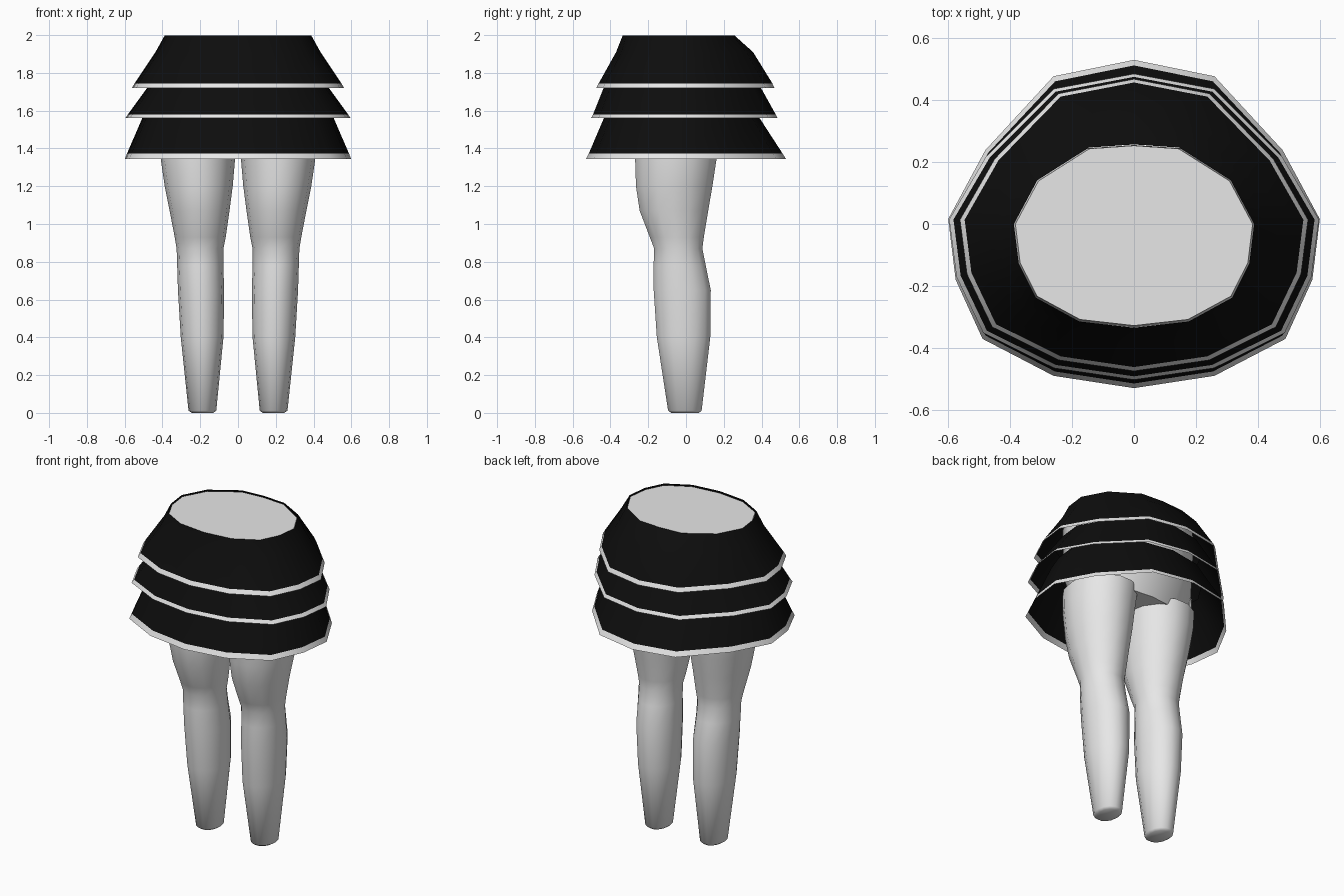
import bpy, bmesh, math

if "Cube" in bpy.data.objects:
    bpy.data.objects.remove(bpy.data.objects["Cube"])


def material(name, rgb):
    m = bpy.data.materials.new(name)
    m.diffuse_color = (*rgb, 1)
    m.use_nodes = True
    m.node_tree.nodes["Principled BSDF"].inputs["Base Color"].default_value = m.diffuse_color
    return m


PALE = material("pale grey", (0.8, 0.8, 0.8))
BLACK = material("black cloth", (0.004, 0.004, 0.004))

# Half outlines running from back to front, in unit size
HEM = [(0, 1), (.433, .9), (.8, .45), (1, .03), (.96, -.34), (.815, -.70), (.433, -.925), (0, -1)]
WAIST = [(0, 1), (.377, .96), (.805, .55), (1, 0), (.96, -.38), (.818, -.71), (.455, -.94), (0, -1)]


def outline(half, rx, front, back, z):
    """Mirrored ring stretched to a half width and to front and back depths."""
    full = half + [(-x, y) for x, y in half[-2:0:-1]]
    return [(x * rx, y * back if y > 0 else -y * front, z) for x, y in full]


def oval(x0, x1, y0, y1, z, n=14):
    cx, cy = (x0 + x1) / 2, (y0 + y1) / 2
    return [(cx + (x1 - x0) / 2 * math.cos(2 * math.pi * i / n),
             cy + (y1 - y0) / 2 * math.sin(2 * math.pi * i / n), z) for i in range(n)]


def loft(name, rings, mats, cap_first=False, cap_last=False, trim_last=False, flip=False, angle=50):
    """Skin a stack of rings; the last band can take the trim colour."""
    bm = bmesh.new()
    loops = [[bm.verts.new(p) for p in r] for r in rings]
    for k, (a, b) in enumerate(zip(loops, loops[1:])):
        for i in range(len(a)):
            j = (i + 1) % len(a)
            quad = (a[i], a[j], b[j], b[i])
            f = bm.faces.new(quad[::-1] if flip else quad)
            if trim_last and k == len(loops) - 2:
                f.material_index = 1
    if cap_first:
        bm.faces.new(loops[0] if flip else loops[0][::-1])
    if cap_last:
        bm.faces.new(loops[-1][::-1] if flip else loops[-1])
    me = bpy.data.meshes.new(name)
    bm.to_mesh(me)
    bm.free()
    for m in mats:
        me.materials.append(m)
    ob = bpy.data.objects.new(name, me)
    bpy.context.collection.objects.link(ob)
    bpy.ops.object.select_all(action='DESELECT')
    ob.select_set(True)
    bpy.context.view_layer.objects.active = ob
    bpy.ops.object.shade_smooth_by_angle(angle=math.radians(angle))
    return ob


# Legs: z, inner x, outer x, front y, back y
LEG = [(0, .13, .245, -.08, .07), (.012, .115, .262, -.097, .085),
       (.40, .077, .303, -.158, .132), (.65, .073, .318, -.175, .135),
       (.78, .078, .322, -.175, .108), (.87, .077, .325, -.172, .09),
       (.93, .065, .335, -.195, .098), (1.07, .045, .362, -.25, .122),
       (1.20, .028, .388, -.27, .145), (1.35, .015, .41, -.275, .168),
       (1.46, .002, .412, -.28, .18)]
for side, s in (("right", 1), ("left", -1)):
    rings = [oval(*sorted((s * a, s * b)), y0, y1, z) for z, a, b, y0, y1 in LEG]
    loft(side + "_leg", rings, [PALE], cap_first=True)

# Hips inside the skirt, closed by the flat waist
hips = [outline(HEM, .38, -.25, .16, 1.42), outline(HEM, .42, -.30, .22, 1.58),
        outline(WAIST, .40, -.335, .255, 1.90), outline(WAIST, .383, -.328, .253, 1.99)]
loft("hips", hips, [PALE], cap_first=True, cap_last=True, flip=True)

# Three flared skirt tiers, each ending in a pale trim: outline, rx, front, back, z
TIERS = {
    "upper_tier": [(WAIST, .388, -.335, .257, 1.998), (HEM, .437, -.37, .355, 1.91),
                   (HEM, .547, -.462, .457, 1.745), (HEM, .562, -.475, .468, 1.72)],
    "middle_tier": [(HEM, .43, -.40, .36, 1.79), (HEM, .485, -.438, .40, 1.715),
                    (HEM, .583, -.492, .475, 1.58), (HEM, .597, -.503, .485, 1.56)],
    "lower_tier": [(HEM, .46, -.40, .345, 1.64), (HEM, .507, -.435, .39, 1.56),
                   (HEM, .588, -.515, .512, 1.372), (HEM, .60, -.53, .53, 1.343)],
}
for name, rows in TIERS.items():
    loft(name, [outline(*r) for r in rows], [BLACK, PALE], trim_last=True, angle=35)
